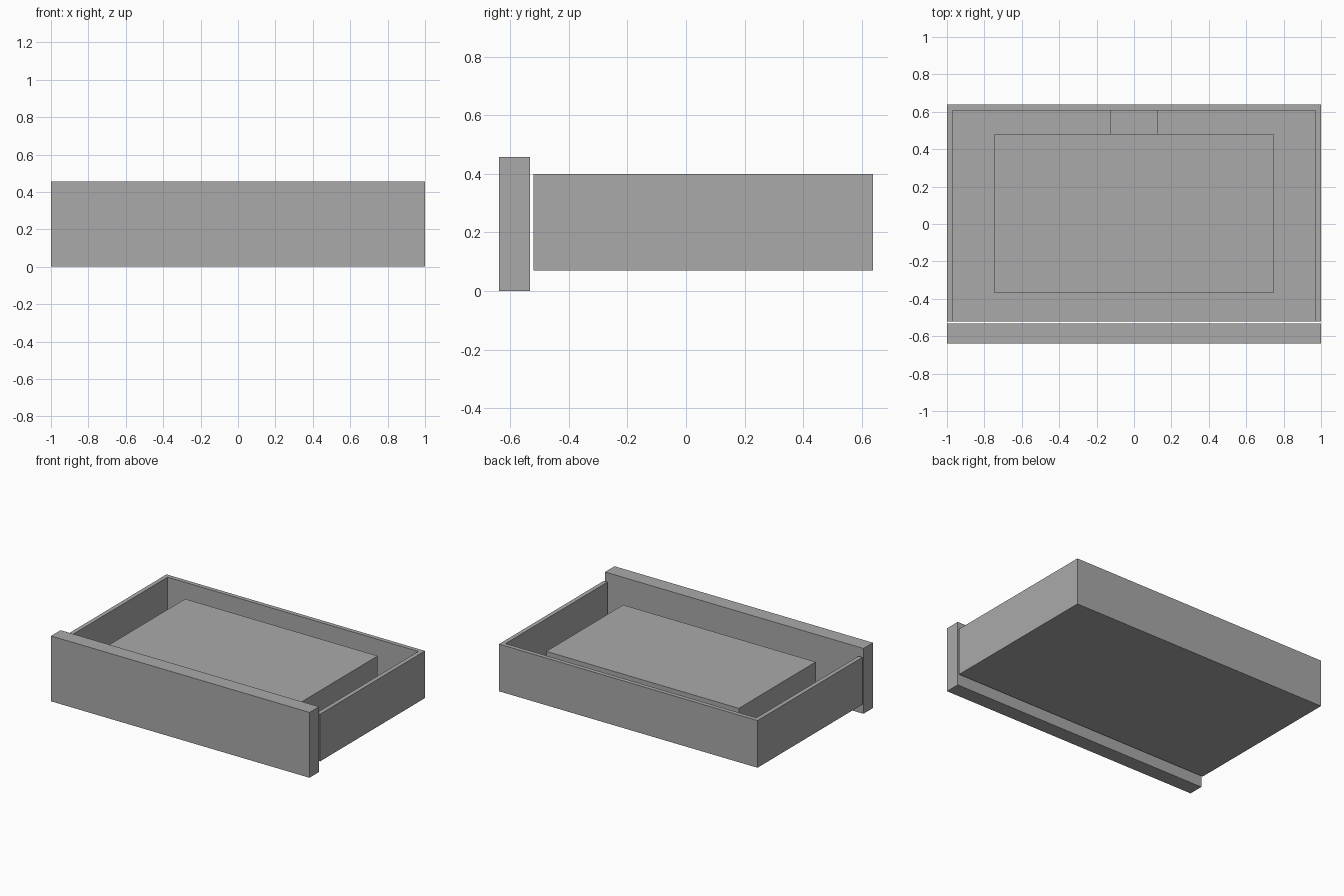
import bpy

if "Cube" in bpy.data.objects:
    bpy.data.objects.remove(bpy.data.objects["Cube"], do_unlink=True)

# Single flat grey
grey = bpy.data.materials.new("plain_grey")
grey.use_nodes = True
colour = (0.4, 0.4, 0.4, 1)
grey.diffuse_color = colour
grey.node_tree.nodes["Principled BSDF"].inputs["Base Color"].default_value = colour


def box(name, low, high):
    """Axis-aligned box between two corners."""
    centre = [(a + b) / 2 for a, b in zip(low, high)]
    bpy.ops.mesh.primitive_cube_add(size=1, location=centre)
    part = bpy.context.object
    part.name = name
    part.scale = [b - a for a, b in zip(low, high)]
    bpy.ops.object.transform_apply(location=False, rotation=False, scale=True)
    part.data.materials.append(grey)
    return part


WALL = 0.03
FRONT, BACK = -0.52, 0.638
BOTTOM, TOP = 0.07, 0.4
FLOOR = BOTTOM + WALL
INNER = 1 - WALL

# Front panel, set slightly ahead of the tray
box("front_panel", (-1, -0.638, 0), (1, -0.533, 0.457))

# Tray: floor, two sides and back, open behind the panel
box("tray_floor", (-INNER, FRONT, BOTTOM), (INNER, BACK - WALL, FLOOR))
box("left_side", (INNER, FRONT, BOTTOM), (1, BACK, TOP))
box("right_side", (-1, FRONT, BOTTOM), (-INNER, BACK, TOP))
box("back_wall", (-INNER, BACK - WALL, BOTTOM), (INNER, BACK, TOP))

# Raised block inside, with its link to the back wall
box("inner_block", (-0.745, -0.37, FLOOR), (0.745, 0.48, 0.357))
box("rear_link", (-0.125, 0.48, FLOOR), (0.125, BACK - WALL, 0.22))
